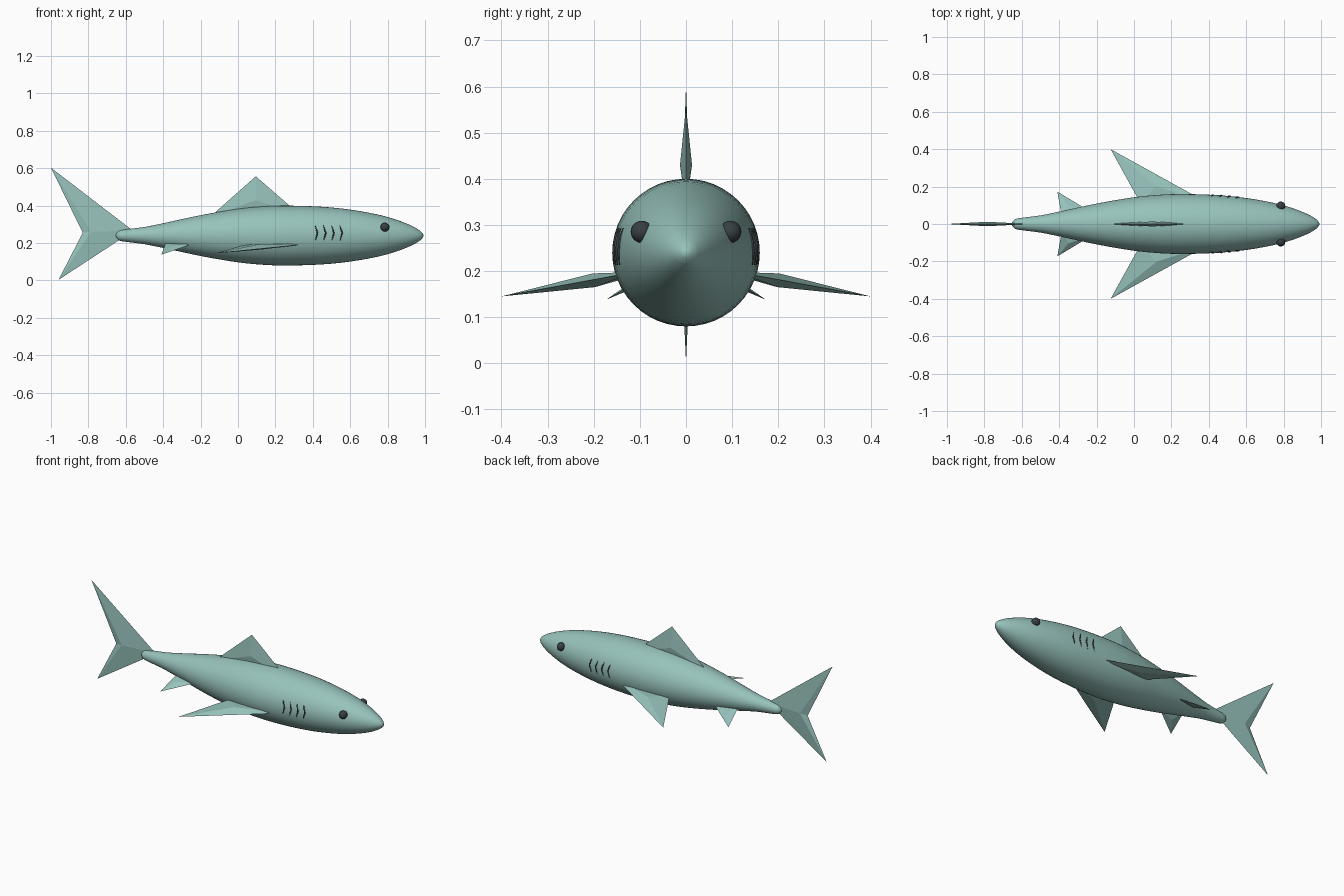
import bpy
import bmesh
import math
from mathutils import Vector

if "Cube" in bpy.data.objects:
    bpy.data.objects.remove(bpy.data.objects["Cube"])


def material(name, colour):
    mat = bpy.data.materials.new(name)
    mat.use_nodes = True
    mat.diffuse_color = (*colour, 1)
    mat.node_tree.nodes["Principled BSDF"].inputs["Base Color"].default_value = (*colour, 1)
    return mat


SKIN = material("sea green skin", (0.31, 0.54, 0.5))
DARK = material("dark grey", (0.04, 0.05, 0.055))
AXIS_Z = 0.24


def add_mesh(name, bm, mat, smooth=False):
    bmesh.ops.recalc_face_normals(bm, faces=bm.faces)
    for face in bm.faces:
        face.smooth = smooth
    mesh = bpy.data.meshes.new(name)
    bm.to_mesh(mesh)
    bm.free()
    mesh.materials.append(mat)
    obj = bpy.data.objects.new(name, mesh)
    bpy.context.collection.objects.link(obj)
    return obj


# Body: a lathed profile of (x, radius) from tail to nose
PROFILE = [(-0.65, 0.012), (-0.635, 0.026), (-0.6, 0.033), (-0.5, 0.046),
           (-0.4, 0.066), (-0.2, 0.109), (0, 0.143), (0.15, 0.157),
           (0.27, 0.16), (0.45, 0.154), (0.6, 0.139), (0.75, 0.112),
           (0.85, 0.084), (0.93, 0.052), (0.975, 0.025), (0.987, 0.012)]


def slope(i):
    a, b = PROFILE[max(i - 1, 0)], PROFILE[min(i + 1, len(PROFILE) - 1)]
    return (b[1] - a[1]) / (b[0] - a[0])


def radius(x):
    """Smooth body radius at x."""
    i = max(k for k in range(len(PROFILE) - 1) if PROFILE[k][0] <= x)
    (x0, r0), (x1, r1) = PROFILE[i], PROFILE[i + 1]
    h = x1 - x0
    t = (x - x0) / h
    ease = t * t * (3 - 2 * t)
    return (r0 + (r1 - r0) * ease + h * slope(i) * t * (1 - t) ** 2
            - h * slope(i + 1) * t * t * (1 - t))


def build_body(sides=48, steps=3):
    xs = [a[0] + (b[0] - a[0]) * s / steps
          for a, b in zip(PROFILE, PROFILE[1:]) for s in range(steps)]
    xs.append(PROFILE[-1][0])
    bm = bmesh.new()
    rings = []
    for x in xs:
        r = radius(x)
        angles = [math.tau * k / sides for k in range(sides)]
        rings.append([bm.verts.new((x, r * math.cos(a), AXIS_Z + r * math.sin(a)))
                      for a in angles])
    for a, b in zip(rings, rings[1:]):
        for k in range(sides):
            n = (k + 1) % sides
            bm.faces.new((a[k], a[n], b[n], b[k]))
    # Close both tips with fans
    for ring, tip_x in ((rings[0], -0.655), (rings[-1], 0.993)):
        tip = bm.verts.new((tip_x, 0, AXIS_Z))
        for k in range(sides):
            bm.faces.new((ring[k], ring[(k + 1) % sides], tip))
    add_mesh("body", bm, SKIN, True)


def build_fin(name, outline, ridge, thickness):
    """Flat-faceted fin: sharp outline swelling to a ridge point on both sides."""
    pts = [Vector(p) for p in outline]
    ridge = Vector(ridge)
    normal = (pts[1] - pts[0]).cross(pts[2] - pts[0]).normalized()
    bm = bmesh.new()
    rim = [bm.verts.new(p) for p in pts]
    for sign in (1, -1):
        peak = bm.verts.new(ridge + normal * thickness * sign)
        for k in range(len(rim)):
            bm.faces.new((rim[k], rim[(k + 1) % len(rim)], peak))
    add_mesh(name, bm, SKIN)


def build_eye(name, side):
    bm = bmesh.new()
    bmesh.ops.create_uvsphere(bm, u_segments=20, v_segments=12, radius=0.024)
    bmesh.ops.translate(bm, verts=bm.verts, vec=(0.785, side * 0.096, 0.285))
    add_mesh(name, bm, DARK, True)


def build_gill(name, x, side):
    """Thin bent slit lying on the body surface."""
    curve = bpy.data.curves.new(name, "CURVE")
    curve.dimensions = "3D"
    curve.bevel_depth = 0.004
    curve.bevel_resolution = 1
    curve.use_fill_caps = True
    steps = 6
    line = curve.splines.new("POLY")
    line.points.add(steps)
    for k, point in enumerate(line.points):
        t = k / steps
        px = x + 0.012 * (1 - abs(2 * t - 1))
        dz = 0.053 - 0.08 * t
        y = math.sqrt(radius(px) ** 2 - dz ** 2)
        point.co = (px, side * y, AXIS_Z + dz, 1)
        point.radius = 0.35 + 0.65 * math.sin(math.pi * t)
    curve.materials.append(DARK)
    obj = bpy.data.objects.new(name, curve)
    bpy.context.collection.objects.link(obj)
    bpy.ops.object.select_all(action="DESELECT")
    obj.select_set(True)
    bpy.context.view_layer.objects.active = obj
    bpy.ops.object.convert(target="MESH")


build_body()

# Fins on the centre line
build_fin("dorsal_fin", [(0.345, 0, 0.34), (0.095, 0, 0.557), (-0.155, 0, 0.335)],
          (0.095, 0, 0.43), 0.013)
build_fin("tail_fin", [(-0.56, 0, 0.265), (-1, 0, 0.603), (-0.83, 0, 0.255), (-0.96, 0, 0.003)],
          (-0.785, 0, 0.262), 0.012)

# Paired parts
for label, side in (("left", 1), ("right", -1)):
    build_fin(label + "_pectoral_fin",
              [(0.4, side * 0.11, 0.198), (-0.125, side * 0.4, 0.145), (0.035, side * 0.11, 0.19)],
              (0.12, side * 0.2, 0.18), 0.015)
    build_fin(label + "_pelvic_fin",
              [(-0.23, side * 0.065, 0.2), (-0.41, side * 0.173, 0.138), (-0.385, side * 0.035, 0.205)],
              (-0.35, side * 0.1, 0.178), 0.009)
    build_eye(label + "_eye", side)
    for n in range(4):
        build_gill(f"{label}_gill_{n + 1}", 0.413 + 0.044 * n, side)
